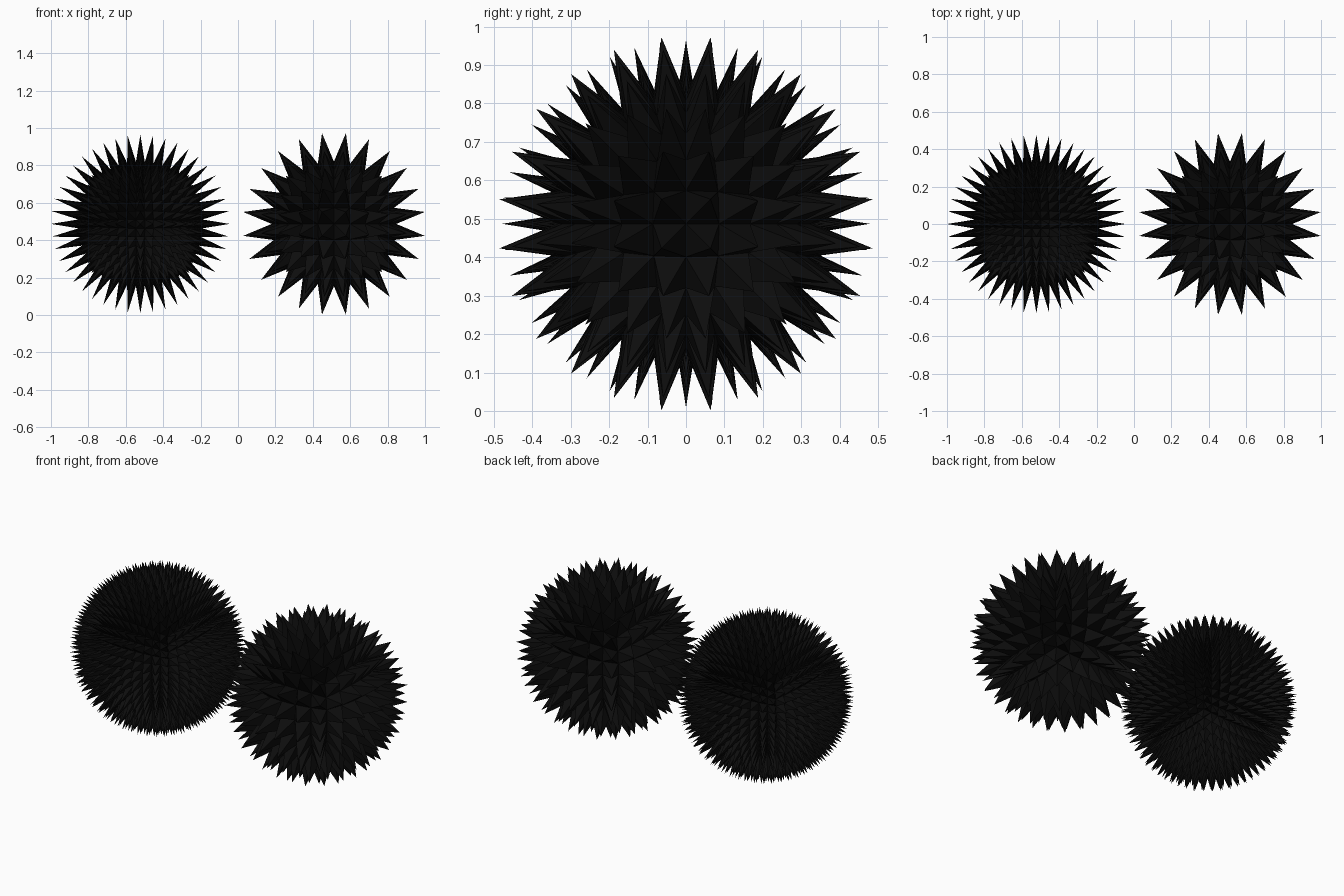
import bpy, bmesh
from math import tan, pi
from mathutils import Vector

if "Cube" in bpy.data.objects:
    bpy.data.objects.remove(bpy.data.objects["Cube"])

black = bpy.data.materials.new("matte_black")
black.diffuse_color = (0.004, 0.004, 0.004, 1)
black.use_nodes = True
black.node_tree.nodes["Principled BSDF"].inputs["Base Color"].default_value = black.diffuse_color


def cube_dir(rot, u, v, n):
    """Direction on an equal-angle cube sphere for grid position u, v of one side."""
    a, b = tan((u / n - 0.5) * pi / 2), tan((v / n - 0.5) * pi / 2)
    return rot(a, b).normalized()


# The six cube sides, each with outward winding
SIDES = [
    lambda a, b: Vector((1, a, b)), lambda a, b: Vector((-1, -a, b)),
    lambda a, b: Vector((-a, 1, b)), lambda a, b: Vector((a, -1, b)),
    lambda a, b: Vector((a, b, 1)), lambda a, b: Vector((a, -b, -1)),
]


def spiky_ball(name, centre, n, base_r, tip_r):
    bm = bmesh.new()
    for side in SIDES:
        grid = [[bm.verts.new(cube_dir(side, i, j, n) * base_r)
                 for j in range(n + 1)] for i in range(n + 1)]
        # One four-sided spike on every grid cell
        for i in range(n):
            for j in range(n):
                tip = bm.verts.new(cube_dir(side, i + 0.5, j + 0.5, n) * tip_r)
                ring = [grid[i][j], grid[i + 1][j], grid[i + 1][j + 1], grid[i][j + 1]]
                for k in range(4):
                    bm.faces.new((ring[k], ring[(k + 1) % 4], tip))
    bmesh.ops.remove_doubles(bm, verts=bm.verts, dist=1e-4)
    me = bpy.data.meshes.new(name)
    bm.to_mesh(me)
    bm.free()
    me.materials.append(black)
    ob = bpy.data.objects.new(name, me)
    ob.location = centre
    bpy.context.collection.objects.link(ob)


# Finely spiked ball on the left, coarser one on the right
spiky_ball("fine_spiky_ball", (-0.522, 0, 0.487), 11, 0.333, 0.478)
spiky_ball("coarse_spiky_ball", (0.513, 0, 0.487), 6, 0.333, 0.494)
